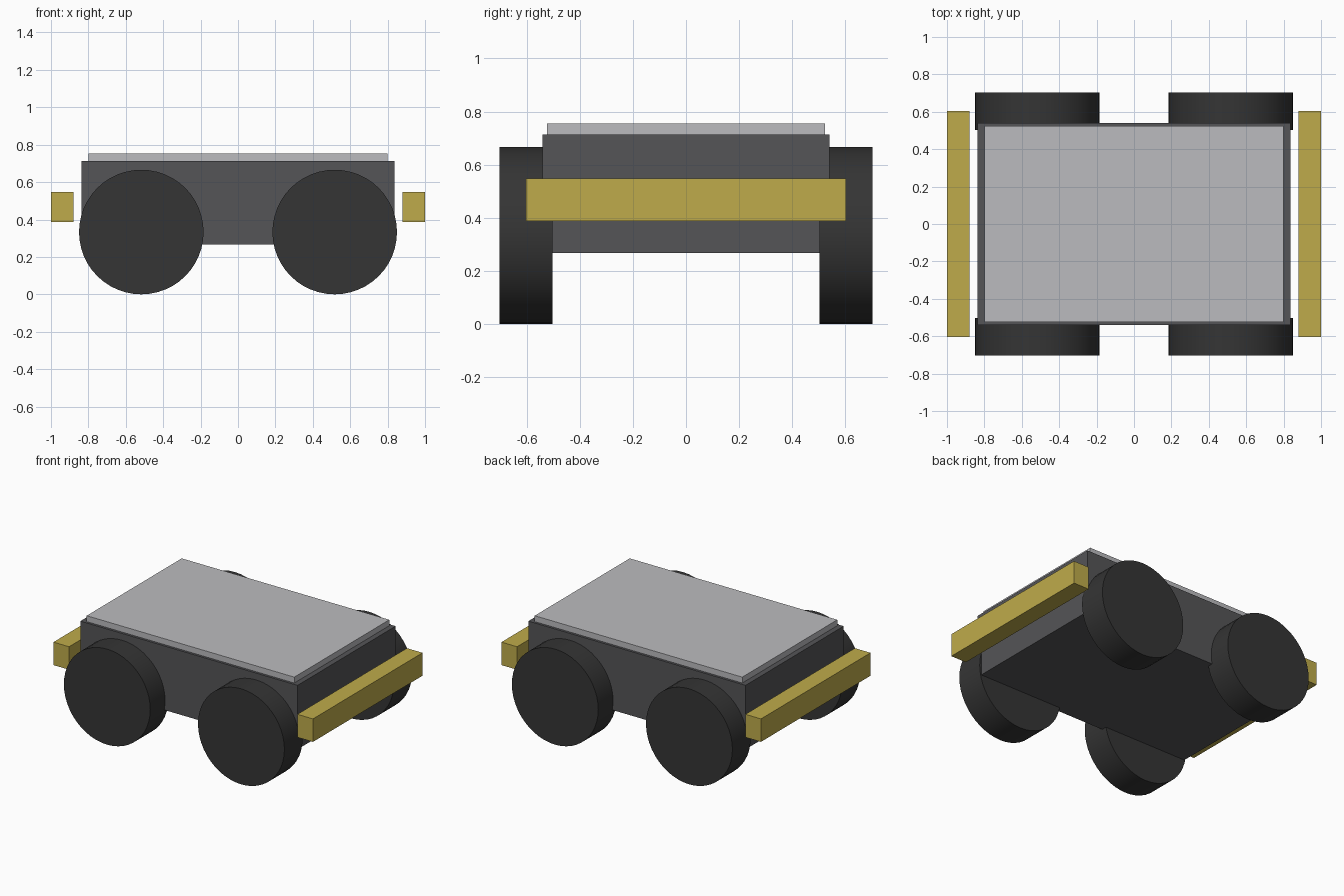
import bpy, math

cube = bpy.data.objects.get("Cube")
if cube:
    bpy.data.objects.remove(cube, do_unlink=True)


def material(name, rgb):
    mat = bpy.data.materials.new(name)
    mat.use_nodes = True
    mat.diffuse_color = (*rgb, 1)
    mat.node_tree.nodes["Principled BSDF"].inputs["Base Color"].default_value = (*rgb, 1)
    return mat


body_grey = material("dark grey body", (0.09, 0.09, 0.095))
deck_grey = material("light grey deck", (0.5, 0.5, 0.52))
tyre_black = material("black rubber", (0.035, 0.035, 0.035))
bumper_yellow = material("bumper yellow", (0.52, 0.41, 0.07))


def box(name, low, high, mat):
    bpy.ops.mesh.primitive_cube_add(size=1, location=[(a + b) / 2 for a, b in zip(low, high)])
    obj = bpy.context.object
    obj.name = name
    obj.scale = [b - a for a, b in zip(low, high)]
    bpy.ops.object.transform_apply(location=False, rotation=False, scale=True)
    obj.data.materials.append(mat)


# Chassis with a thin deck plate on top
box("body", (-0.837, -0.54, 0.267), (0.837, 0.54, 0.713), body_grey)
box("top_deck", (-0.8, -0.523, 0.713), (0.8, 0.523, 0.754), deck_grey)

# Bumper bars standing off both ends
for side, x in (("left", 0.94), ("right", -0.94)):
    box(side + "_bumper", (x - 0.06, -0.603, 0.387), (x + 0.06, 0.603, 0.547), bumper_yellow)

# Four plain wheels
for end, y in (("front", -0.603), ("back", 0.603)):
    for side, x in (("left", 0.517), ("right", -0.517)):
        bpy.ops.mesh.primitive_cylinder_add(vertices=48, radius=0.333, depth=0.2,
                                            location=(x, y, 0.333),
                                            rotation=(math.pi / 2, 0, 0))
        wheel = bpy.context.object
        wheel.name = f"{end}_{side}_wheel"
        wheel.data.materials.append(tyre_black)
        bpy.ops.object.shade_smooth_by_angle(angle=math.radians(30))
